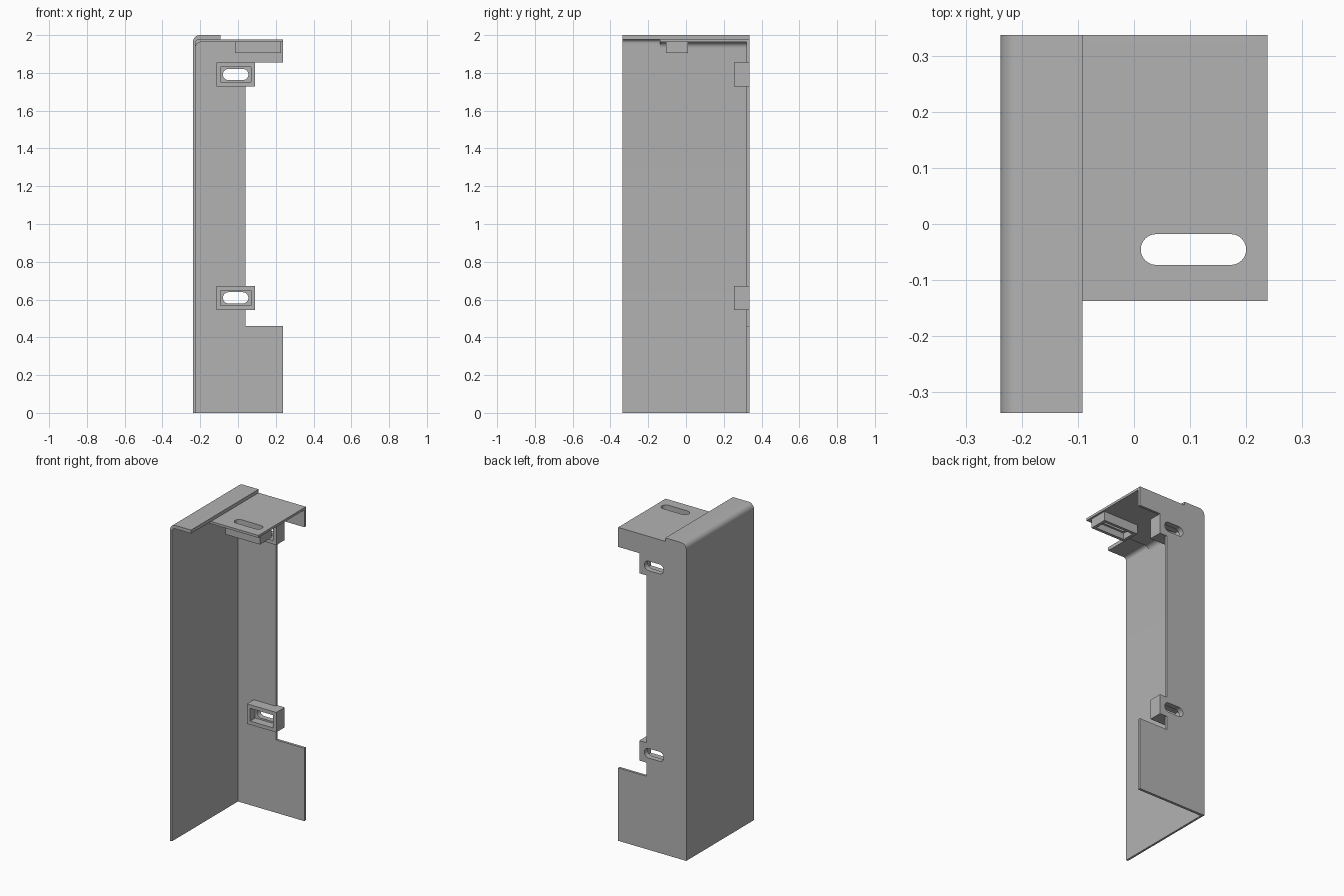
import bpy
import bmesh
import math
from mathutils import Vector

cube = bpy.data.objects.get("Cube")
if cube:
    bpy.data.objects.remove(cube)

grey = bpy.data.materials.new("plain grey")
grey.use_nodes = True
colour = (0.45, 0.45, 0.45, 1)
grey.diffuse_color = colour
grey.node_tree.nodes["Principled BSDF"].inputs["Base Color"].default_value = colour

# Maps a flat (u, v) outline at depth d into space, by extrusion axis
PLACE = {
    "y": lambda u, v, d: Vector((u, d, v)),
    "z": lambda u, v, d: Vector((u, v, d)),
}


def arc(cu, cv, r, start, end, steps=8):
    angles = [math.radians(start + (end - start) * i / steps) for i in range(steps + 1)]
    return [(cu + r * math.cos(a), cv + r * math.sin(a)) for a in angles]


def rect(u0, u1, v0, v1):
    return [(u0, v0), (u1, v0), (u1, v1), (u0, v1)]


def slot(u0, u1, v0, v1):
    r, cv = (v1 - v0) / 2, (v0 + v1) / 2
    return arc(u1 - r, cv, r, -90, 90, 12) + arc(u0 + r, cv, r, 90, 270, 12)


def panel(name, loops, axis, lo, hi):
    """Extrude an outline, with any further loops as holes."""
    bm = bmesh.new()
    edges = []
    for loop in loops:
        verts = [bm.verts.new(PLACE[axis](u, v, lo)) for u, v in loop]
        edges += [bm.edges.new((a, b)) for a, b in zip(verts, verts[1:] + verts[:1])]
    bmesh.ops.triangle_fill(bm, edges=edges, use_beauty=True)
    result = bmesh.ops.extrude_face_region(bm, geom=bm.faces[:], use_keep_orig=True)
    moved = [g for g in result["geom"] if isinstance(g, bmesh.types.BMVert)]
    bmesh.ops.translate(bm, verts=moved, vec=PLACE[axis](0, 0, hi - lo))
    bmesh.ops.recalc_face_normals(bm, faces=bm.faces[:])
    mesh = bpy.data.meshes.new(name)
    bm.to_mesh(mesh)
    bm.free()
    mesh.materials.append(grey)
    obj = bpy.data.objects.new(name, mesh)
    bpy.context.collection.objects.link(obj)
    bpy.ops.object.select_all(action="DESELECT")
    obj.select_set(True)
    bpy.context.view_layer.objects.active = obj
    bpy.ops.object.shade_smooth_by_angle(angle=math.radians(30))
    return obj


# Main dimensions
X, Y = 0.238, 0.337
INNER_X = -0.225
WALL_Y = 0.321
PLATE_LOW, PLATE_TOP = 1.963, 1.978
inner_arc = arc(INNER_X + 0.022, PLATE_TOP - 0.022, 0.022, 180, 90)

# Side wall folding over into the raised top strip
shell = [(-X, 0)] + arc(-X + 0.035, 1.965, 0.035, 180, 90)
shell += [(-0.092, 2), (-0.092, PLATE_TOP)] + inner_arc[::-1] + [(INNER_X, 0)]
panel("side_wall_and_top_strip", [shell], "y", -Y, Y)

# Back wall with its lower flap, upper flap and two slotted tabs
TAB_L, TAB_R, STEP = -0.115, 0.09, 0.04
tabs = {"lower": (0.546, 0.672), "upper": (1.728, 1.855)}
(low0, low1), (up0, up1) = tabs["lower"], tabs["upper"]
wall = [(INNER_X, 0), (X, 0), (X, 0.46), (STEP, 0.46),
        (STEP, low0), (TAB_R, low0), (TAB_R, low1), (STEP, low1),
        (STEP, up0), (TAB_R, up0), (TAB_R, up1), (X, up1), (X, PLATE_TOP)]
wall += inner_arc[::-1]
slots = {k: slot(-0.08, 0.055, (a + b) / 2 - 0.03, (a + b) / 2 + 0.03)
         for k, (a, b) in tabs.items()}
panel("back_wall", [wall] + list(slots.values()), "y", WALL_Y, Y)

# Recessed mounting bosses on the back wall
for key, (z0, z1) in tabs.items():
    outer = rect(TAB_L, TAB_R, z0, z1)
    pocket = rect(TAB_L + 0.023, TAB_R - 0.021, z0 + 0.023, z1 - 0.023)
    panel(key + "_boss_floor", [outer, slots[key]], "y", 0.303, WALL_Y)
    panel(key + "_boss_rim", [outer, pocket], "y", 0.253, 0.303)

# Top plate with its slot
top_slot = slot(0.012, 0.2, -0.073, -0.018)
plate = rect(INNER_X + 0.022, X, -0.137, WALL_Y)
panel("top_plate", [plate, top_slot], "z", PLATE_LOW, PLATE_TOP)

# Rounded inner corner between the plate and the side wall
fillet = inner_arc + arc(INNER_X + 0.03, PLATE_LOW - 0.03, 0.03, 90, 180)
panel("plate_corner_fillet", [fillet], "y", -0.137, WALL_Y)

# Recessed mounting boss under the top plate
boss = rect(-0.015, 0.227, -0.105, 0.011)
panel("top_boss_floor", [boss, top_slot], "z", 1.945, PLATE_LOW)
panel("top_boss_rim", [boss, rect(0.004, 0.208, -0.086, -0.007)], "z", 1.905, 1.945)
